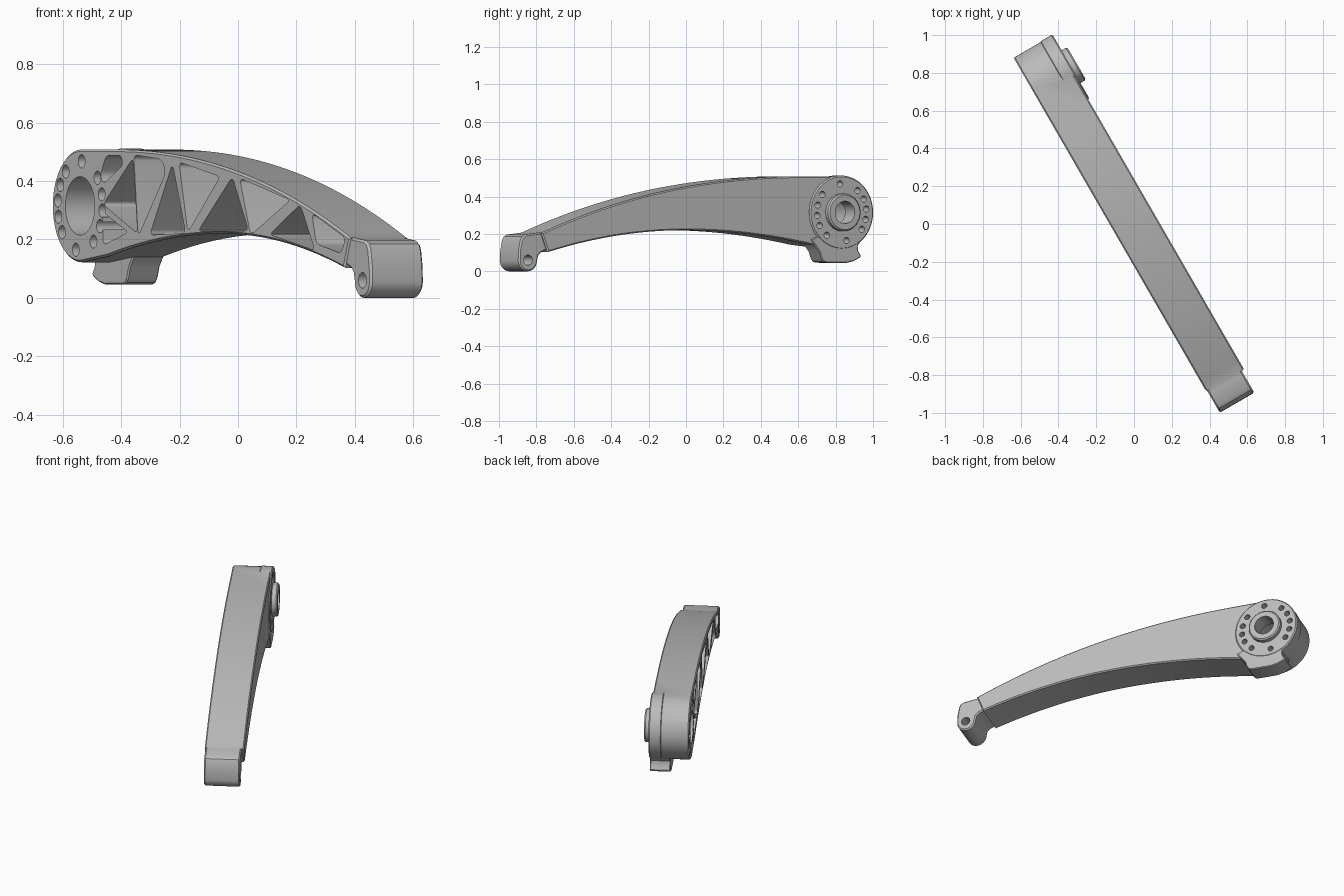
import bpy
import bmesh
from math import radians, sin, cos
from mathutils import Matrix

default_cube = bpy.data.objects.get("Cube")
if default_cube:
    bpy.data.objects.remove(default_cube, do_unlink=True)

metal = bpy.data.materials.new("grey_metal")
metal.use_nodes = True
grey = (0.5, 0.5, 0.5, 1)
metal.diffuse_color = grey
metal.node_tree.nodes["Principled BSDF"].inputs["Base Color"].default_value = grey

HUB_U, HUB_Z, HUB_R = -0.888, 0.315, 0.193
FRONT, BACK = -0.112, 0.12


def add_prism(bm, outline, near, far, chamfer=0, rounding=0):
    """Extrude a side outline (u, z) across the width, from near to far."""
    part = bmesh.new()
    cap = part.faces.new([part.verts.new((u, near, z)) for u, z in outline])
    walls = bmesh.ops.extrude_face_region(part, geom=[cap])
    moved = [g for g in walls["geom"] if isinstance(g, bmesh.types.BMVert)]
    bmesh.ops.translate(part, verts=moved, vec=(0, far - near, 0))
    bmesh.ops.recalc_face_normals(part, faces=part.faces)

    def across(edge):
        return abs(edge.verts[0].co.y - edge.verts[1].co.y) > 0.001

    if rounding:
        bmesh.ops.bevel(part, geom=[e for e in part.edges if across(e)], offset=rounding,
                        segments=5, profile=0.5, affect='EDGES', clamp_overlap=True)
    if chamfer:
        bmesh.ops.bevel(part, geom=[e for e in part.edges if not across(e)], offset=chamfer,
                        segments=1, affect='EDGES', clamp_overlap=True)
    mesh = bpy.data.meshes.new("temporary")
    part.to_mesh(mesh)
    part.free()
    bm.from_mesh(mesh)
    bpy.data.meshes.remove(mesh)


def make_object(name, bm):
    mesh = bpy.data.meshes.new(name)
    bm.to_mesh(mesh)
    bm.free()
    obj = bpy.data.objects.new(name, mesh)
    obj.data.materials.append(metal)
    bpy.context.collection.objects.link(obj)
    return obj


def prism(name, outline, near, far, **options):
    bm = bmesh.new()
    add_prism(bm, outline, near, far, **options)
    return make_object(name, bm)


def arc(u, z, radius, start=0, end=360, steps=64):
    count = steps if end - start == 360 else steps + 1
    angles = [radians(start + (end - start) * i / steps) for i in range(count)]
    return [(u + radius * cos(a), z + radius * sin(a)) for a in angles]


def combine(target, tool, operation):
    """Apply a boolean and discard the tool object."""
    mod = target.modifiers.new("combine", 'BOOLEAN')
    mod.operation, mod.object, mod.solver = operation, tool, 'EXACT'
    bpy.context.view_layer.objects.active = target
    bpy.ops.object.modifier_apply(modifier=mod.name)
    bpy.data.objects.remove(tool, do_unlink=True)


def top_z(u):
    run = u + 0.65
    return 0.508 - (0.1 + 0.0105 * run) * run ** 2


def bottom_z(u):
    return 0.22 - (0.163 if u > 0.07 else 0.13) * (u - 0.07) ** 2


def spread(start, end, steps):
    return [start + (end - start) * i / steps for i in range(steps + 1)]


# Curved arm with its round hub end
outline = [(u, bottom_z(u)) for u in spread(-0.7, 0.92, 28)]
outline += [(u, top_z(u)) for u in spread(0.96, -0.65, 28)]
outline += arc(HUB_U, HUB_Z, HUB_R, 90, 270, 36)
arm = prism("arm", outline, FRONT, BACK, chamfer=0.007)

# Raised hub plate and bearing boss on the back face
combine(arm, prism("hub_plate", arc(HUB_U, HUB_Z, 0.197), 0.05, 0.128, chamfer=0.007), 'UNION')
combine(arm, prism("boss", arc(HUB_U, HUB_Z, 0.1), 0.06, 0.162, chamfer=0.008), 'UNION')

# Stop foot under the hub
foot = [(-0.7, 0.17), (-0.725, 0.14), (-0.752, 0.105), (-0.765, 0.068), (-0.777, 0.052),
        (-0.795, 0.046), (-0.92, 0.045), (-0.965, 0.055), (-1.005, 0.074), (-1.008, 0.084),
        (-0.992, 0.11), (-0.99, 0.135), (-1.01, 0.165), (-0.888, 0.25)]
combine(arm, prism("foot", foot, 0.004, 0.126, chamfer=0.005), 'UNION')

# Narrower lug at the free end
lug = [(0.88, 0.14), (0.93, 0.109), (0.952, 0.101), (0.969, 0.085)]
lug += arc(1.034, 0.058, 0.058, 180, 360, 20)
lug += [(1.09, 0.11), (1.08, 0.165), (1.07, 0.185), (1.05, 0.196), (0.975, 0.205), (0.9, 0.215)]
combine(arm, prism("end_lug", lug, -0.106, 0.105, chamfer=0.008), 'UNION')

# Weight-saving pockets in the front face
pockets = [
    [(-0.75, 0.42), (-0.71, 0.487), (-0.605, 0.488), (-0.595, 0.455), (-0.73, 0.39)],
    [(-0.735, 0.295), (-0.56, 0.225), (-0.73, 0.18)],
    [(-0.73, 0.32), (-0.525, 0.48), (-0.495, 0.22)],
    [(-0.52, 0.49), (-0.33, 0.475), (-0.3, 0.43), (-0.49, 0.21)],
    [(-0.255, 0.46), (-0.165, 0.222), (-0.41, 0.215)],
    [(-0.21, 0.465), (0.07, 0.415), (-0.15, 0.225)],
    [(0.155, 0.415), (0.265, 0.23), (-0.08, 0.228)],
    [(0.205, 0.41), (0.55, 0.335), (0.28, 0.215)],
    [(0.62, 0.32), (0.72, 0.162), (0.41, 0.217)],
    [(0.7, 0.29), (0.93, 0.205), (0.9, 0.152), (0.73, 0.185)],
]
bm = bmesh.new()
for pocket in pockets:
    add_prism(bm, pocket, -0.2, 0.09, rounding=0.022)
combine(arm, make_object("pocket_cutter", bm), 'DIFFERENCE')

# Bearing bore, wider from the front
combine(arm, prism("bore_cutter", arc(HUB_U, HUB_Z, 0.1), -0.2, 0.06), 'DIFFERENCE')
combine(arm, prism("shaft_cutter", arc(HUB_U, HUB_Z, 0.06), -0.2, 0.2), 'DIFFERENCE')

# Ring of bolt holes and the pin hole in the lug
bm = bmesh.new()
for angle in (86, 130, 152, 173, 194, 216, 259, 307, 333, 354, 15, 39):
    a = radians(angle)
    u, z = HUB_U + 0.153 * cos(a), HUB_Z + 0.153 * sin(a)
    add_prism(bm, arc(u, z, 0.023, steps=20), -0.2, 0.03)
    add_prism(bm, arc(u, z, 0.017, steps=20), 0.05, 0.2)
add_prism(bm, arc(1.036, 0.06, 0.027, steps=28), -0.2, 0.2)
combine(arm, make_object("hole_cutter", bm), 'DIFFERENCE')

# Turn the finished arm to its diagonal stance
arm.data.transform(Matrix.Rotation(radians(-60), 4, 'Z'))
bpy.ops.object.select_all(action='DESELECT')
arm.select_set(True)
bpy.context.view_layer.objects.active = arm
bpy.ops.object.shade_smooth_by_angle(angle=radians(30))
